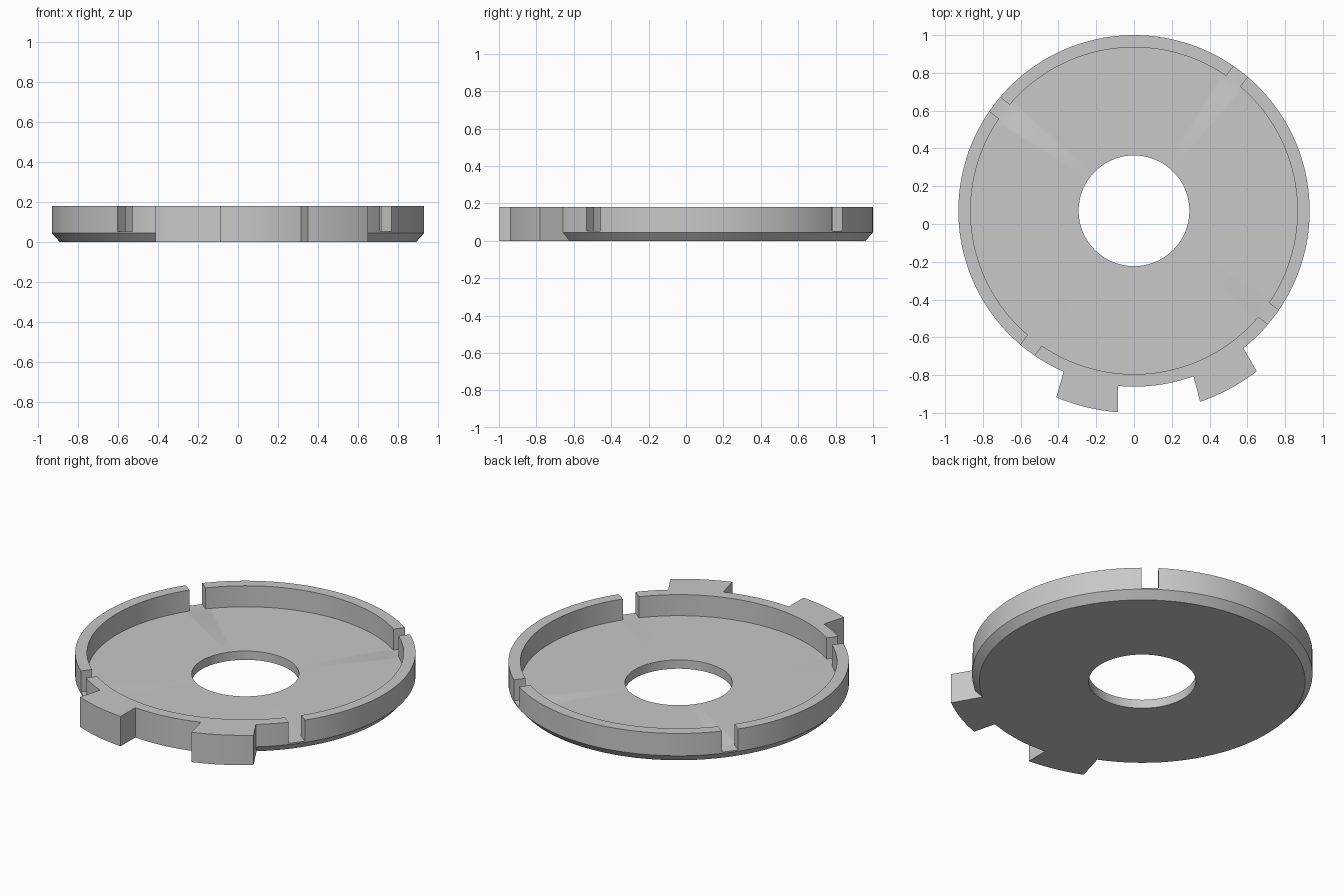
import bpy, bmesh, math
from mathutils import Matrix, Vector

cube = bpy.data.objects.get("Cube")
if cube:
    bpy.data.objects.remove(cube, do_unlink=True)

CENTRE = Vector((0, 0.07, 0))
HOLE, INNER, OUTER, TAB = 0.293, 0.865, 0.93, 1.07
FLOOR, TOP, CHAMFER = 0.053, 0.18, 0.045

grey = bpy.data.materials.new("mid_grey")
grey.use_nodes = True
grey.diffuse_color = (0.58, 0.58, 0.58, 1)
grey.node_tree.nodes["Principled BSDF"].inputs["Base Color"].default_value = grey.diffuse_color


def make_object(name, bm):
    bmesh.ops.recalc_face_normals(bm, faces=bm.faces)
    mesh = bpy.data.meshes.new(name)
    bm.to_mesh(mesh)
    bm.free()
    mesh.materials.append(grey)
    obj = bpy.data.objects.new(name, mesh)
    obj.location = CENTRE
    bpy.context.collection.objects.link(obj)
    return obj


def lathe(name, profile, steps=144):
    bm = bmesh.new()
    verts = [bm.verts.new((r, 0, z)) for r, z in profile]
    edges = [bm.edges.new((v, verts[i - 1])) for i, v in enumerate(verts)]
    bmesh.ops.spin(bm, geom=verts + edges, axis=(0, 0, 1), cent=(0, 0, 0),
                   angle=math.tau, steps=steps, use_merge=True)
    bmesh.ops.remove_doubles(bm, verts=bm.verts, dist=0.0001)
    return make_object(name, bm)


def arc(radius, start, end, steps=12):
    # Points on a circle; angles are in degrees
    angles = [math.radians(start + (end - start) * i / steps) for i in range(steps + 1)]
    return [(radius * math.cos(a), radius * math.sin(a)) for a in angles]


def prism(name, outline, height):
    bm = bmesh.new()
    face = bm.faces.new([bm.verts.new((x, y, 0)) for x, y in outline])
    grown = bmesh.ops.extrude_face_region(bm, geom=[face])["geom"]
    bmesh.ops.translate(bm, vec=(0, 0, height),
                        verts=[v for v in grown if isinstance(v, bmesh.types.BMVert)])
    return make_object(name, bm)


def combine(target, other, operation):
    mod = target.modifiers.new(operation.lower(), 'BOOLEAN')
    mod.operation, mod.solver, mod.object = operation, 'EXACT', other
    bpy.context.view_layer.objects.active = target
    bpy.ops.object.modifier_apply(modifier=mod.name)
    bpy.data.objects.remove(other, do_unlink=True)


# Shallow dish with a centre hole, raised rim and chamfered underside
ring = lathe("slotted_ring", [(HOLE, 0), (0.89, 0), (OUTER, CHAMFER), (OUTER, TOP),
                              (INNER, TOP), (INNER, FLOOR), (HOLE, FLOOR)])

# Two locking tabs joined by an unchamfered stretch of rim
outline = (arc(TAB, 247.4, 265.4) + arc(OUTER + 0.001, 264.8, 289.8)
           + arc(TAB, 289.1, 307.4) + arc(0.875, 309.1, 245.9, 30))
combine(ring, prism("locking_tabs", outline, TOP), 'UNION')

# Four straight slots through the rim, down to the floor
bm = bmesh.new()
for k in range(4):
    place = (Matrix.Rotation(math.radians(52.6 + 90 * k), 4, 'Z')
             @ Matrix.Translation((0.9, 0, FLOOR + 0.1))
             @ Matrix.Diagonal((0.2, 0.093, 0.2, 1)))
    bmesh.ops.create_cube(bm, size=1, matrix=place)
cutter = make_object("slot_cutter", bm)
cutter.hide_render = True
combine(ring, cutter, 'DIFFERENCE')

# Smooth round walls with crisp edges
bpy.ops.object.select_all(action='DESELECT')
ring.select_set(True)
bpy.context.view_layer.objects.active = ring
bpy.ops.object.shade_smooth_by_angle(angle=math.radians(30))
